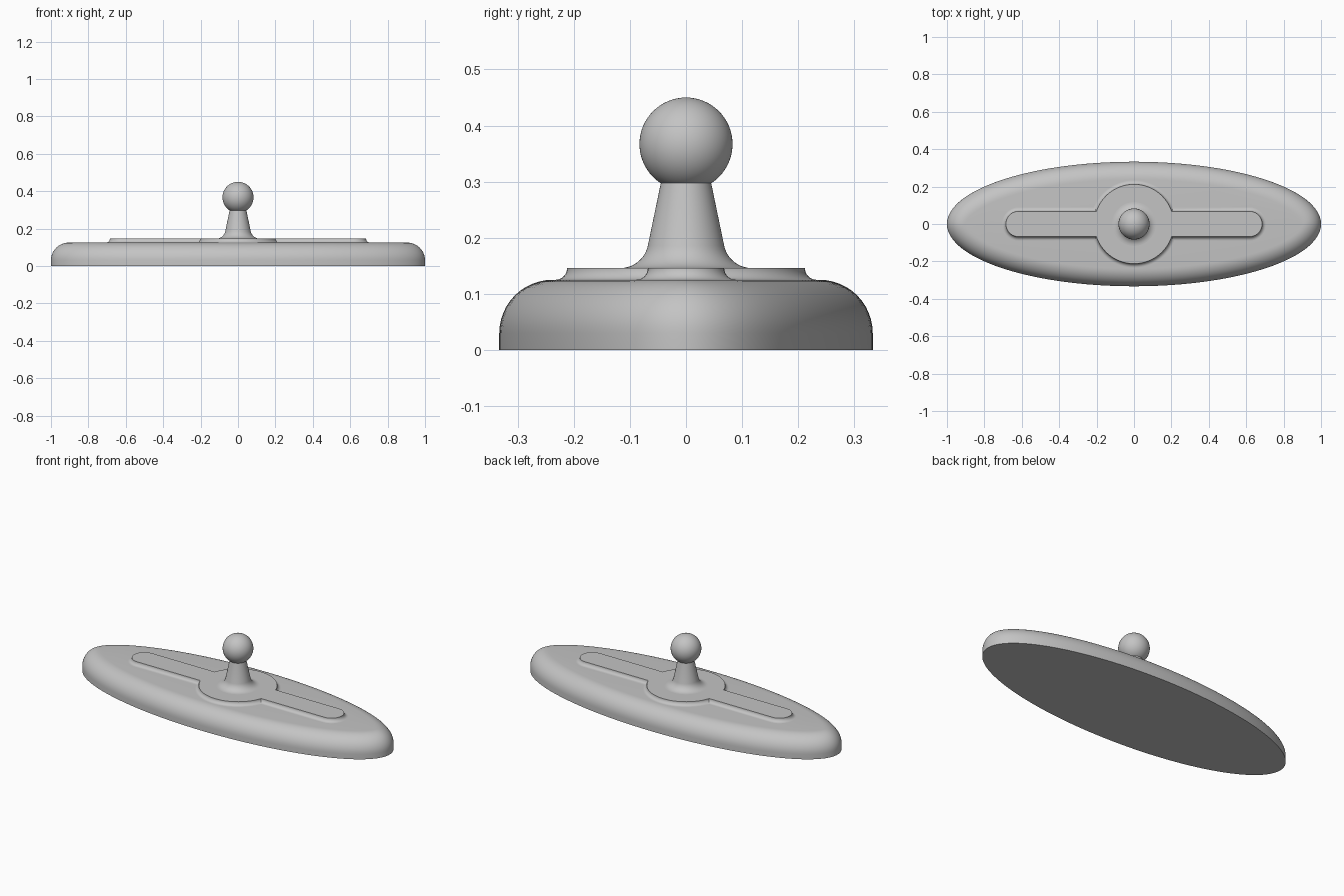
import bpy, bmesh
from math import sin, cos, asin, pi, radians

cube = bpy.data.objects.get("Cube")
if cube:
    bpy.data.objects.remove(cube, do_unlink=True)

GREY = (0.55, 0.55, 0.55, 1)
grey = bpy.data.materials.new("plain grey")
grey.use_nodes = True
grey.diffuse_color = GREY
grey.node_tree.nodes["Principled BSDF"].inputs["Base Color"].default_value = GREY


def finish(obj):
    obj.data.materials.clear()
    obj.data.materials.append(grey)
    bpy.ops.object.select_all(action="DESELECT")
    obj.select_set(True)
    bpy.context.view_layer.objects.active = obj
    bpy.ops.object.shade_smooth_by_angle(angle=radians(30))


def loft(name, rings):
    """Skin a stack of equal-length closed rings and cap both ends."""
    bm = bmesh.new()
    loops = [[bm.verts.new(p) for p in ring] for ring in rings]
    for low, high in zip(loops, loops[1:]):
        n = len(low)
        for i in range(n):
            j = (i + 1) % n
            bm.faces.new((low[i], low[j], high[j], high[i]))
    bm.faces.new(loops[0][::-1])
    bm.faces.new(loops[-1])
    bmesh.ops.recalc_face_normals(bm, faces=bm.faces)
    mesh = bpy.data.meshes.new(name)
    bm.to_mesh(mesh)
    bm.free()
    obj = bpy.data.objects.new(name, mesh)
    bpy.context.collection.objects.link(obj)
    finish(obj)
    return obj


def arc(cx, cy, r, start, end, steps):
    return [(cx + r * cos(start + (end - start) * i / steps),
             cy + r * sin(start + (end - start) * i / steps))
            for i in range(steps + 1)]


# Elliptical base with a constant-radius rounded top edge
A, B, BASE_TOP, ROUND = 1.0, 0.333, 0.125, 0.095


def ellipse_ring(inset, z, n=160):
    ring = []
    for i in range(n):
        t = 2 * pi * i / n
        nx, ny = B * cos(t), A * sin(t)
        length = (nx * nx + ny * ny) ** 0.5
        ring.append((A * cos(t) - inset * nx / length,
                     B * sin(t) - inset * ny / length, z))
    return ring


edge = arc(-ROUND, BASE_TOP - ROUND, ROUND, 0, pi / 2, 12)
loft("base", [ellipse_ring(0, 0)] + [ellipse_ring(-x, z) for x, z in edge])

# Raised plate: a disc joined to a long round-ended bar, flared at its foot
PLATE_TOP, DISC, BAR, BAR_CENTRE = 0.146, 0.212, 0.068, 0.617
FLARE = PLATE_TOP - BASE_TOP


def plate_ring(grow, z):
    r, h = DISC + grow, BAR + grow
    a = asin(h / r)
    outline = (arc(0, 0, r, a, pi - a, 40)
               + arc(-BAR_CENTRE, 0, h, pi / 2, 3 * pi / 2, 20)
               + arc(0, 0, r, pi + a, 2 * pi - a, 40)
               + arc(BAR_CENTRE, 0, h, -pi / 2, pi / 2, 20))
    return [(x, y, z) for x, y in outline]


flare = arc(FLARE, PLATE_TOP, FLARE, 1.5 * pi, pi, 8)
loft("raised_plate", [plate_ring(x, z) for x, z in flare])

# Tapered stem with a curved foot
foot = arc(0.117, PLATE_TOP + 0.05, 0.05, 1.5 * pi, radians(192), 10)
stem = foot + [(0.045, 0.297), (0.043, 0.31)]
loft("stem", [[(x, y, z) for x, y in arc(0, 0, r, 0, 2 * pi, 64)[:-1]]
              for r, z in stem])

# Ball on top of the stem
bpy.ops.mesh.primitive_uv_sphere_add(segments=64, ring_count=32, radius=0.083,
                                     location=(0, 0, 0.367))
ball = bpy.context.object
ball.name = "ball"
finish(ball)
